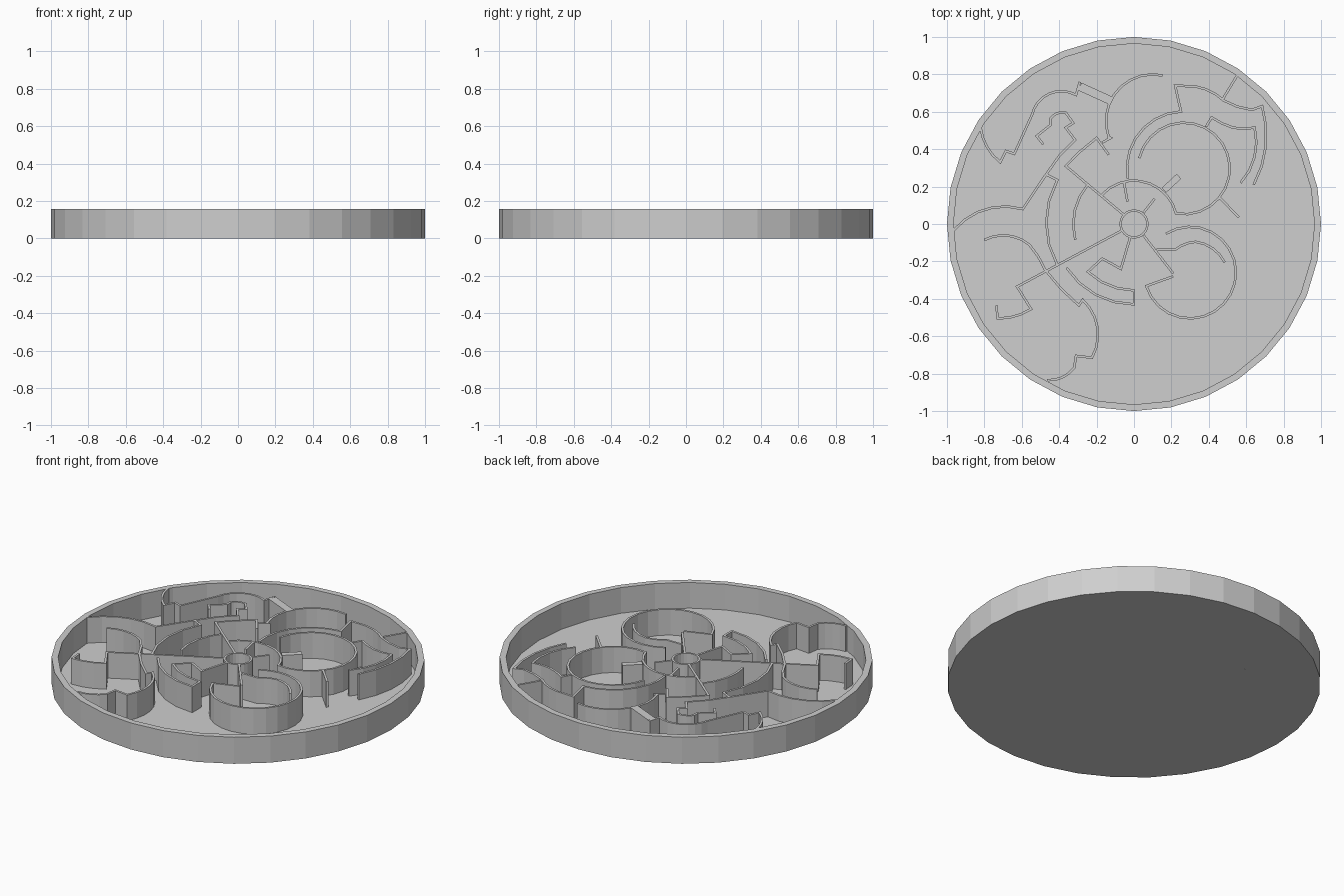
import bpy, bmesh
from math import sin, cos, tan, atan, radians, tau, pi, ceil
from mathutils import Vector, Matrix

HEIGHT = 0.157
FLOOR = 0.005
THICK = 0.013
RIM_SIDES = 32

cube = bpy.data.objects.get("Cube")
if cube:
    bpy.data.objects.remove(cube, do_unlink=True)

grey = bpy.data.materials.new("light grey")
grey.use_nodes = True
grey.diffuse_color = (0.62, 0.62, 0.62, 1)
grey.node_tree.nodes["Principled BSDF"].inputs["Base Color"].default_value = grey.diffuse_color


def finish(name, bm):
    bmesh.ops.recalc_face_normals(bm, faces=bm.faces)
    mesh = bpy.data.meshes.new(name)
    bm.to_mesh(mesh)
    bm.free()
    mesh.materials.append(grey)
    obj = bpy.data.objects.new(name, mesh)
    bpy.context.collection.objects.link(obj)
    return obj


def arc(centre, radius, start, end):
    """Points on a circle arc, angles in degrees."""
    steps = max(2, ceil(abs(end - start) / 15))
    angles = [radians(start + (end - start) * i / steps) for i in range(steps + 1)]
    return [(centre[0] + radius * cos(a), centre[1] + radius * sin(a)) for a in angles]


def expand(stops):
    """Turn stops (x, y) or (x, y, bulge) into a polyline; bulge bends the way there."""
    points = []
    for stop in stops:
        end = Vector(stop[:2])
        if len(stop) == 3:
            start, bulge = points[-1], stop[2]
            chord = end - start
            left = Vector((-chord.y, chord.x))
            middle = (start + end) / 2 + left * (1 - bulge ** 2) / (4 * bulge)
            turn = 4 * atan(bulge)
            steps = max(2, ceil(abs(turn) / radians(15)))
            for i in range(1, steps):
                points.append(middle + Matrix.Rotation(turn * i / steps, 2) @ (start - middle))
        points.append(end)
    return points


def wall(name, stops, thick=THICK):
    """Upright ribbon of even thickness along a path, with mitred corners."""
    points = [p for i, p in enumerate(expand(stops))]
    points = [p for i, p in enumerate(points) if i == 0 or (p - points[i - 1]).length > THICK / 4]
    dirs = [(b - a).normalized() for a, b in zip(points, points[1:])]
    bm = bmesh.new()
    rings = []
    for i, p in enumerate(points):
        before, after = dirs[max(i - 1, 0)], dirs[min(i, len(dirs) - 1)]
        along = (before + after).normalized()
        side = Vector((-along.y, along.x))
        side *= thick / 2 / max(along.dot(after), 0.4)
        corners = [(p - side, 0), (p + side, 0), (p + side, HEIGHT), (p - side, HEIGHT)]
        rings.append([bm.verts.new((c.x, c.y, z)) for c, z in corners])
    for a, b in zip(rings, rings[1:]):
        for k in range(4):
            j = (k + 1) % 4
            bm.faces.new((a[k], a[j], b[j], b[k]))
    bm.faces.new(rings[0])
    bm.faces.new(rings[-1])
    return finish(name, bm)


def ring(name, outer, inner, sides):
    """Closed circular wall."""
    bm = bmesh.new()
    profile = [(inner, 0), (outer, 0), (outer, HEIGHT), (inner, HEIGHT)]
    loops = [[bm.verts.new((r * cos(tau * i / sides), r * sin(tau * i / sides), z))
              for r, z in profile] for i in range(sides)]
    for i, a in enumerate(loops):
        b = loops[(i + 1) % sides]
        for k in range(4):
            j = (k + 1) % 4
            bm.faces.new((a[k], a[j], b[j], b[k]))
    return finish(name, bm)


# Tray: thin floor, outer rim and central hub
bm = bmesh.new()
bmesh.ops.create_cone(bm, cap_ends=True, segments=RIM_SIDES, radius1=0.97, radius2=0.97,
                      depth=FLOOR, matrix=Matrix.Translation((0, 0, FLOOR / 2)))
finish("tray_floor", bm)
ring("tray_rim", 1, 0.965, RIM_SIDES)
ring("hub", 0.078, 0.066, 24)

HUB = (0, 0)
UPPER_RING = (0.267, 0.297)
LOWER_RING = (0.3, -0.26)

# Walls around the hub
wall("hub_upper_arc", arc(HUB, 0.232, 13, 138))
wall("hub_left_arc", arc(HUB, 0.325, 139, 195))
wall("hub_upper_stub", [(-0.055, 0.23), (-0.035, 0.12)])
wall("hub_right_stub", [(0.05, 0.06), (0.11, 0.135)])
wall("hub_lower_bend", [(-0.02, -0.07), (-0.07, -0.24), (-0.17, -0.185)]
     + arc(HUB, 0.355, 226, 270) + arc(HUB, 0.43, 270, 213))
wall("upper_left_spoke", [(-0.055, 0.05), (-0.365, 0.31), (-0.2, 0.46, -0.05), (-0.135, 0.37)])
wall("lower_left_spoke", [(-0.065, -0.035), (-0.625, -0.335), (-0.55, -0.455),
                          (-0.73, -0.505, -0.15), (-0.735, -0.435)])
wall("lower_right_spoke", [(0.05, -0.06), (0.21, -0.265)])

# Lower right chamber
wall("lower_chamber", [(0.21, -0.28)] + arc(LOWER_RING, 0.245, 197, 482))
wall("lower_chamber_hook", [(0.12, -0.137), (0.22, -0.137), (0.33, -0.095, -0.15),
                            (0.485, -0.205, -0.25)])

# Upper right chamber with its outer passages
wall("upper_chamber", arc(UPPER_RING, 0.245, 167, -100))
wall("upper_chamber_shell", arc(UPPER_RING, 0.305, 190, 93)
     + [(0.22, 0.74), (0.33, 0.735), (0.48, 0.66, -0.15), (0.63, 0.61, 0.1),
        (0.685, 0.63), (0.64, 0.21, -0.2)])
wall("upper_chamber_hook", [(0.385, 0.52), (0.415, 0.57), (0.53, 0.515, 0.08),
                            (0.645, 0.515, 0.1), (0.57, 0.22, -0.25)])
wall("upper_chamber_tail", [(0.455, 0.145), (0.56, 0.035)])
wall("upper_chamber_block", [(0.16, 0.18), (0.24, 0.255)], 0.035)
wall("rim_spoke", [(0.555, 0.8), (0.47, 0.66)])

# Top passages
wall("top_arc", arc((0.1, 0.55), 0.25, 78, 200) + [(-0.125, 0.46), (-0.17, 0.435)])
wall("top_block", [(-0.29, 0.735), (-0.125, 0.66)], 0.045)
wall("top_left_passage", [(-0.82, 0.515), (-0.715, 0.33, 0.2), (-0.685, 0.39),
                          (-0.64, 0.375), (-0.545, 0.585), (-0.31, 0.69, -0.5), (-0.29, 0.76)])
wall("top_left_key", [(-0.47, 0.265), (-0.315, 0.45, -0.08), (-0.365, 0.515),
                      (-0.325, 0.54), (-0.365, 0.595), (-0.445, 0.565, 0.3),
                      (-0.445, 0.53), (-0.52, 0.47), (-0.485, 0.425)])

# Left and lower left passages
wall("left_passage", [(-0.965, -0.035), (-0.595, 0.08, -0.3), (-0.47, 0.265),
                      (-0.41, 0.235), (-0.41, -0.22, 0.26)])
wall("lower_left_passage", [(-0.8, -0.085), (-0.56, -0.11, -0.3), (-0.475, -0.245, -0.08),
                            (-0.295, -0.435, 0.06), (-0.275, -0.405),
                            (-0.225, -0.715, -0.35), (-0.31, -0.705), (-0.32, -0.77),
                            (-0.465, -0.835, -0.25)])
